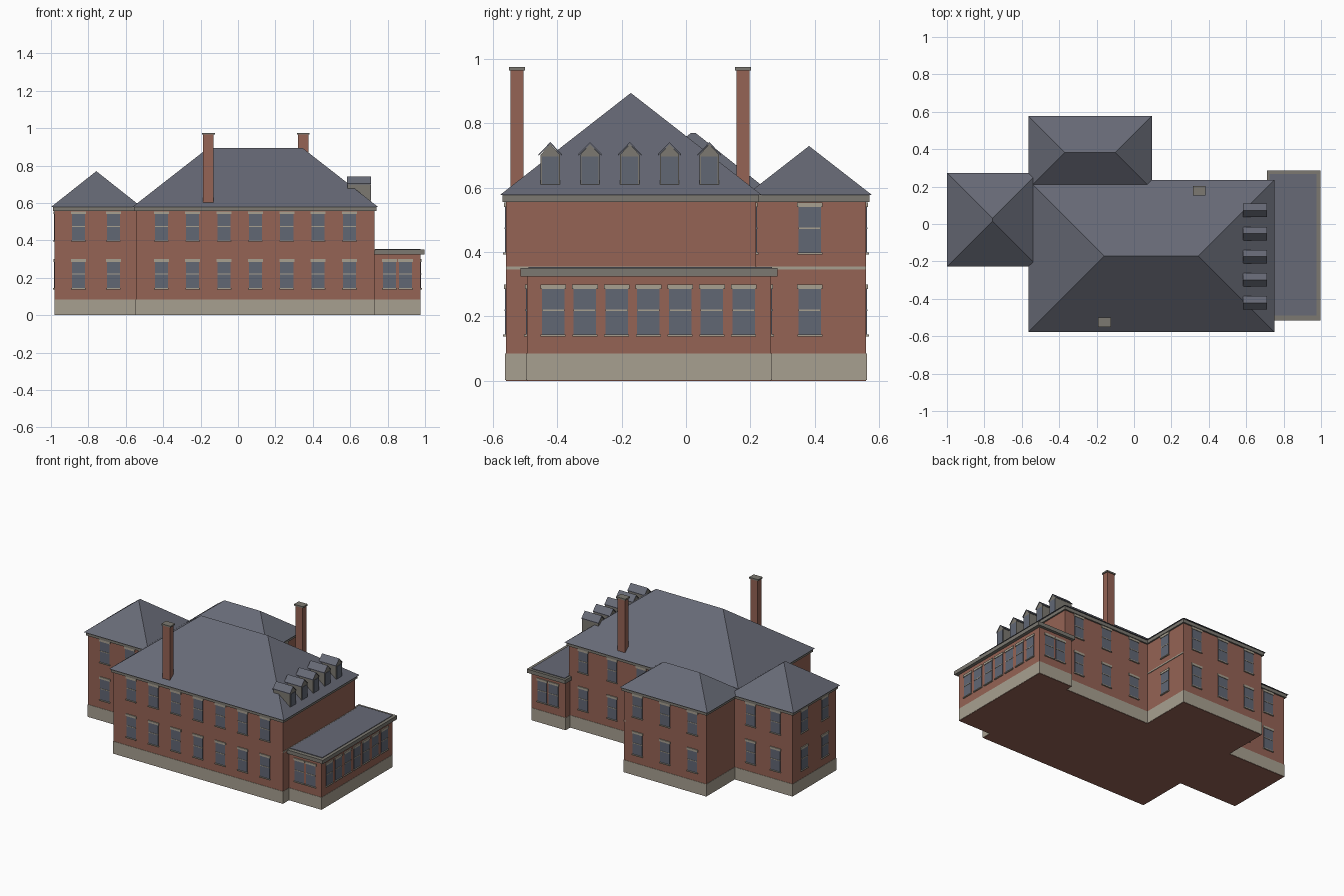
import bpy, bmesh
from mathutils import Matrix, Vector

if "Cube" in bpy.data.objects:
    bpy.data.objects.remove(bpy.data.objects["Cube"])


def material(name, r, g, b):
    m = bpy.data.materials.new(name)
    m.use_nodes = True
    m.diffuse_color = (r, g, b, 1)
    m.node_tree.nodes["Principled BSDF"].inputs["Base Color"].default_value = (r, g, b, 1)
    return m


BRICK = material("brick", 0.30, 0.125, 0.09)
STONE = material("pale stone", 0.39, 0.35, 0.28)
TRIM = material("grey trim", 0.20, 0.19, 0.165)
SLATE = material("slate", 0.135, 0.143, 0.18)
GLASS = material("window glass", 0.12, 0.135, 0.175)


def finish(name, bm, *mats):
    bmesh.ops.recalc_face_normals(bm, faces=bm.faces)
    mesh = bpy.data.meshes.new(name)
    bm.to_mesh(mesh)
    bm.free()
    for m in mats:
        mesh.materials.append(m)
    ob = bpy.data.objects.new(name, mesh)
    bpy.context.collection.objects.link(ob)
    return ob


def add_box(bm, x, y, z, mat=0, frame=Matrix()):
    """Box between the given (low, high) pairs, placed by a frame."""
    lo, hi = Vector((x[0], y[0], z[0])), Vector((x[1], y[1], z[1]))
    size = Matrix.Diagonal((*(hi - lo), 1))
    geo = bmesh.ops.create_cube(bm, size=1, matrix=frame @ Matrix.Translation((lo + hi) / 2) @ size)
    for f in {f for v in geo["verts"] for f in v.link_faces}:
        f.material_index = mat


def box(name, x, y, z, mat):
    bm = bmesh.new()
    add_box(bm, x, y, z)
    return finish(name, bm, mat)


def grow(span, d):
    return span[0] - d, span[1] + d


def hip_roof(name, x, y, z0, z1):
    """Hipped roof whose ridge runs along the longer side."""
    half = min(x[1] - x[0], y[1] - y[0]) / 2
    rx, ry = grow(x, -half), grow(y, -half)
    bm = bmesh.new()
    for px in (0, 1):
        for py in (0, 1):
            bm.verts.new((x[px], y[py], z0))
            bm.verts.new((rx[px], ry[py], z1))
    bmesh.ops.remove_doubles(bm, verts=bm.verts, dist=1e-4)
    bmesh.ops.convex_hull(bm, input=bm.verts)
    bmesh.ops.dissolve_limit(bm, angle_limit=0.01, verts=bm.verts, edges=bm.edges)
    finish(name, bm, SLATE)


def block(name, x, y, top):
    """Brick walls on a stone plinth."""
    box(name + "_walls", x, y, (0, top), BRICK)
    box(name + "_plinth", grow(x, 0.002), grow(y, 0.002), (0.002, 0.085), STONE)


# Three hipped two-storey blocks
EAVE = 0.578
blocks = {
    "main_block": ((-0.545, 0.73), (-0.56, 0.217), 0.895),
    "rear_wing": ((-0.545, 0.075), (0.205, 0.56), 0.73),
    "side_wing": ((-0.98, -0.535), (-0.21, 0.255), 0.77),
}
for name, (x, y, ridge) in blocks.items():
    block(name, x, y, EAVE - 0.01)
    box(name + "_cornice", grow(x, 0.01), grow(y, 0.01), (0.556, EAVE), TRIM)
    hip_roof(name + "_roof", grow(x, 0.02), grow(y, 0.018), EAVE, ridge)

# Low sunroom with a flat roof
SUN_X, SUN_Y = (0.72, 0.975), (-0.495, 0.265)
block("sunroom", SUN_X, SUN_Y, 0.33)
box("sunroom_cornice", (0.71, 0.998), grow(SUN_Y, 0.02), (0.325, 0.35), TRIM)
box("sunroom_flat_roof", (0.725, 0.977), (-0.489, 0.267), (0.345, 0.354), SLATE)

# Stone belt courses on the left-facing walls
box("main_belt_course", (0.72, 0.734), (-0.56, 0.217), (0.346, 0.355), STONE)
box("wing_belt_course", (0.06, 0.079), (0.22, 0.56), (0.346, 0.355), STONE)

# Wall frames: local x runs along the wall, local -y points outward
LOWER, UPPER = 0.14, 0.395


def wall_windows(name, side, plane, centres, floors=(LOWER, UPPER)):
    bm = bmesh.new()
    for c in centres:
        for z in floors:
            pos = (c, plane, z) if side in "front back" else (plane, c, z)
            turn = {"front": 0, "left": 1, "back": 2, "right": 3}[side]
            frame = Matrix.Translation(pos) @ Matrix.Rotation(turn * 1.5707963, 4, "Z")
            add_box(bm, (-0.035, 0.035), (-0.003, 0.002), (0, 0.148), 0, frame)
            add_box(bm, (-0.035, 0.035), (-0.005, 0.002), (0.077, 0.082), 1, frame)
            add_box(bm, (-0.04, 0.04), (-0.006, 0.002), (0.145, 0.16), 1, frame)
            add_box(bm, (-0.039, 0.039), (-0.009, 0.002), (-0.002, 0.004), 1, frame)
    finish(name, bm, GLASS, STONE)


def spread(span, n):
    """Centres of n equal bays."""
    return [span[0] + (i + 0.5) * (span[1] - span[0]) / n for i in range(n)]


side_bays = (-0.853, -0.666)
sun_bays = (0.81, 0.896)
wall_windows("main_front_windows", "front", -0.56, [-0.41 + 0.1677 * i for i in range(7)])
wall_windows("main_back_windows", "back", 0.217, spread((0.075, 0.73), 3))
wall_windows("rear_wing_back_windows", "back", 0.56, spread((-0.545, 0.075), 3))
wall_windows("rear_wing_left_windows", "left", 0.075, [0.385])
wall_windows("side_wing_front_windows", "front", -0.21, side_bays)
wall_windows("side_wing_back_windows", "back", 0.255, side_bays)
wall_windows("side_wing_end_windows", "right", -0.98, (-0.09, 0.13))
wall_windows("sunroom_front_windows", "front", SUN_Y[0], sun_bays, [LOWER])
wall_windows("sunroom_back_windows", "back", SUN_Y[1], sun_bays, [LOWER])
wall_windows("sunroom_left_windows", "left", SUN_X[1], [-0.413 + 0.0987 * i for i in range(7)], [LOWER])

# Chimneys with caps
for name, cx, cy in (("front", -0.158, -0.525), ("back", 0.349, 0.177)):
    box(name + "_chimney", (cx - 0.028, cx + 0.028), (cy - 0.02, cy + 0.02), (0.6, 0.968), BRICK)
    box(name + "_chimney_cap", (cx - 0.034, cx + 0.034), (cy - 0.025, cy + 0.025), (0.965, 0.975), TRIM)


def prism(name, outline, x, mat):
    """Extrude a (y, z) outline along x."""
    bm = bmesh.new()
    face = bm.faces.new([bm.verts.new((x[0], y, z)) for y, z in outline])
    ext = bmesh.ops.extrude_face_region(bm, geom=[face])
    verts = [v for v in ext["geom"] if isinstance(v, bmesh.types.BMVert)]
    bmesh.ops.translate(bm, verts=verts, vec=(x[1] - x[0], 0, 0))
    return finish(name, bm, mat)


# Row of gabled dormers on the left roof slope
for i in range(5):
    c = -0.422 + 0.1236 * i
    body = [(c - 0.03, 0.607), (c + 0.03, 0.607), (c + 0.03, 0.703), (c, 0.736), (c - 0.03, 0.703)]
    prism(f"dormer_body_{i + 1}", body, (0.585, 0.709), TRIM)
    roof = [(c - 0.036, 0.7), (c, 0.736), (c + 0.036, 0.7), (c + 0.036, 0.705), (c, 0.742), (c - 0.036, 0.705)]
    prism(f"dormer_roof_{i + 1}", roof, (0.582, 0.711), SLATE)
    box(f"dormer_window_{i + 1}", (0.705, 0.712), (c - 0.026, c + 0.026), (0.612, 0.697), GLASS)
